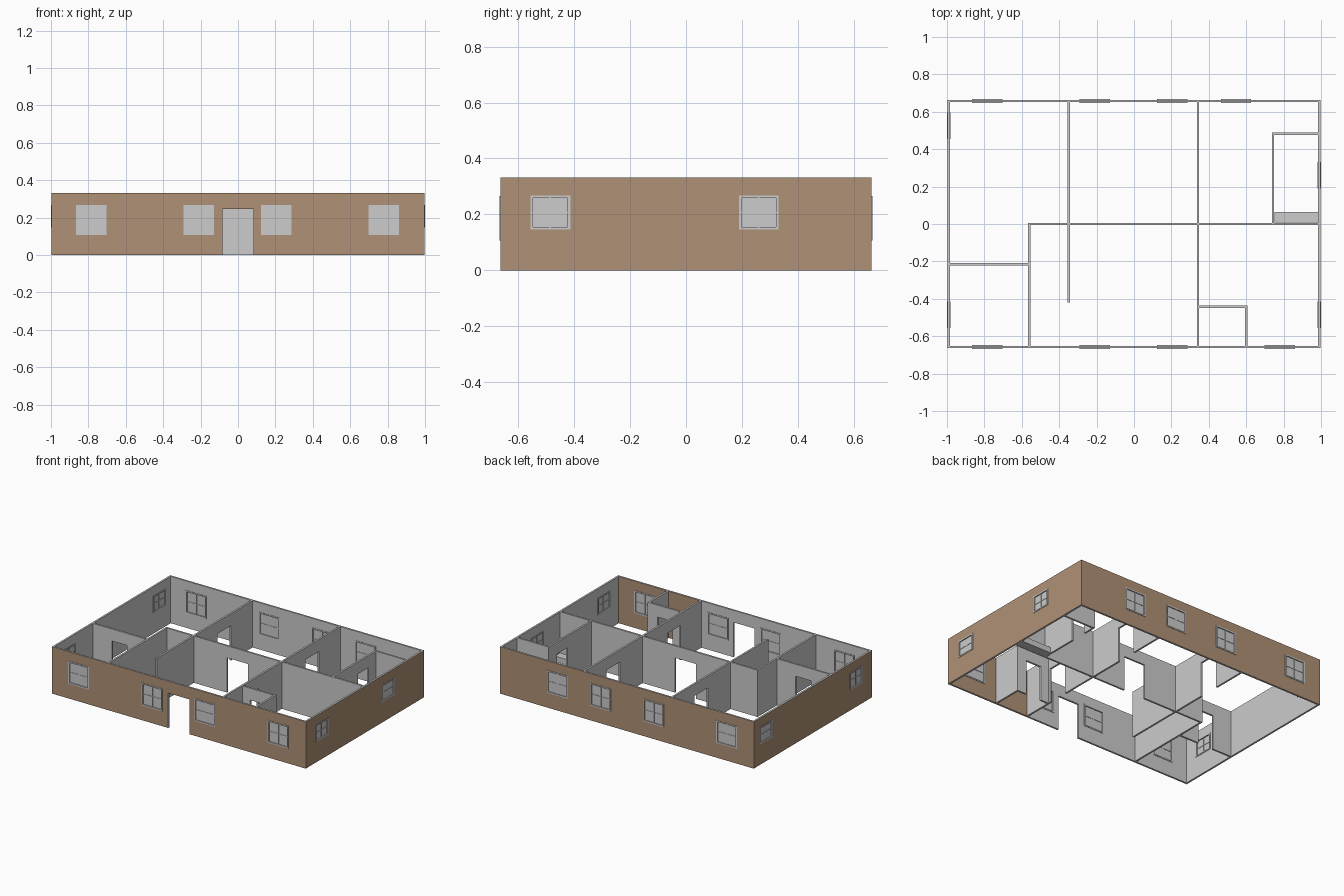
import bpy, bmesh

if "Cube" in bpy.data.objects:
    bpy.data.objects.remove(bpy.data.objects["Cube"])

X, Y, H, T = 0.997, 0.664, 0.332, 0.013      # outer half sizes, wall height, thickness
DOOR_H = 0.247
M = T / 2


def material(name, rgb):
    m = bpy.data.materials.new(name)
    m.diffuse_color = (*rgb, 1)
    m.use_nodes = True
    m.node_tree.nodes["Principled BSDF"].inputs["Base Color"].default_value = m.diffuse_color
    return m


GREY = material("plaster grey", (0.604, 0.604, 0.604))
BROWN = material("exterior brown", (0.434, 0.283, 0.181))


def finish(name, bm):
    me = bpy.data.meshes.new(name)
    bm.to_mesh(me)
    bm.free()
    me.materials.append(GREY)
    me.materials.append(BROWN)
    ob = bpy.data.objects.new(name, me)
    bpy.context.collection.objects.link(ob)
    return ob


def wall(name, axis, pos, a, b, holes=(), brown=None, splits=()):
    """Wall along an axis from a to b, centred on pos; holes are (u0, u1, z0, z1)."""
    us = sorted({a, b, *splits, *(u for h in holes for u in h[:2])})
    zs = sorted({0, H, *(z for h in holes for z in h[2:])})

    def solid(i, j):
        if not (0 <= i < len(us) - 1 and 0 <= j < len(zs) - 1):
            return False
        u, z = (us[i] + us[i + 1]) / 2, (zs[j] + zs[j + 1]) / 2
        return not any(h[0] < u < h[1] and h[2] < z < h[3] for h in holes)

    bm = bmesh.new()
    lo, hi = pos - M, pos + M

    def quad(pts):
        bm.faces.new([bm.verts.new((u, w, z) if axis == "x" else (w, u, z)) for u, w, z in pts])

    for i in range(len(us) - 1):
        for j in range(len(zs) - 1):
            if not solid(i, j):
                continue
            u0, u1, z0, z1 = us[i], us[i + 1], zs[j], zs[j + 1]
            for w in (lo, hi):
                quad([(u0, w, z0), (u1, w, z0), (u1, w, z1), (u0, w, z1)])
            for d, u in ((-1, u0), (1, u1)):
                if not solid(i + d, j):
                    quad([(u, lo, z0), (u, hi, z0), (u, hi, z1), (u, lo, z1)])
            for d, z in ((-1, z0), (1, z1)):
                if not solid(i, j + d):
                    quad([(u0, lo, z), (u1, lo, z), (u1, hi, z), (u0, hi, z)])
    bmesh.ops.remove_doubles(bm, verts=bm.verts, dist=1e-5)
    bmesh.ops.recalc_face_normals(bm, faces=bm.faces)
    if brown:
        for f in bm.faces:
            f.material_index = int(brown(f.normal, f.calc_center_median()))
    return finish(name, bm)


def window(name, axis, pos, u0, u1, z0, z1):
    """Frame, cross bars and pane filling a hole."""
    bm = bmesh.new()

    def box(a, b, c, d, depth):
        r = bmesh.ops.create_cube(bm, size=1)
        for v in r["verts"]:
            u = (a + b) / 2 + v.co.x * (b - a)
            w = pos + v.co.y * depth
            z = (c + d) / 2 + v.co.z * (d - c)
            v.co = (u, w, z) if axis == "x" else (w, u, z)

    e, fw, s = 0.004, 0.009, T + 0.006
    box(u0 - e, u0 + fw - e, z0 - e, z1 + e, s)
    box(u1 - fw + e, u1 + e, z0 - e, z1 + e, s)
    box(u0 + fw - e, u1 - fw + e, z0 - e, z0 + fw - e, s)
    box(u0 + fw - e, u1 - fw + e, z1 - fw + e, z1 + e, s)
    um, zm, b = (u0 + u1) / 2, (z0 + z1) / 2, 0.0025
    box(um - b, um + b, z0, z1, T * 0.7)
    box(u0, u1, zm - b, zm + b, T * 0.7)
    box(u0, u1, z0, z1, T * 0.3)
    bmesh.ops.recalc_face_normals(bm, faces=bm.faces)
    finish(name, bm)


def holes(centres, half, z0, z1):
    return [(c - half, c + half, z0, z1) for c in centres]


def door(c, half=0.075):
    return [(c - half, c + half, 0, DOOR_H)]


# Outer walls: brown outside, and brown inside in the front right room
front_w = holes((-0.785, -0.21, 0.205, 0.78), 0.077, 0.11, 0.262)
back_w = holes((-0.785, -0.21, 0.205, 0.545), 0.077, 0.11, 0.262)
left_w = holes((-0.485, 0.525), 0.067, 0.15, 0.263)
right_w = holes((-0.485, 0.26), 0.067, 0.15, 0.263)
wall("front_wall", "x", -Y + M, -X, X, front_w + door(0, 0.083),
     lambda n, c: n.y < -0.5 or abs(n.x) > 0.5 and abs(c.x) > 0.99 or n.y > 0.5 and c.x > 0.342, (0.342,))
wall("back_wall", "x", Y - M, -X, X, back_w,
     lambda n, c: n.y > 0.5 or abs(n.x) > 0.5 and abs(c.x) > 0.99)
wall("left_wall", "y", -X + M, -Y + T, Y - T, left_w, lambda n, c: n.x < -0.5)
wall("right_wall", "y", X - M, -Y + T, Y - T, right_w, lambda n, c: n.x > 0.5)

for side, axis, pos, hs in (("front", "x", -Y + M, front_w), ("back", "x", Y - M, back_w),
                            ("left", "y", -X + M, left_w), ("right", "y", X - M, right_w)):
    for k, h in enumerate(hs):
        window(f"{side}_window_{k + 1}", axis, pos, *h)

# Inner walls
ix, iy = X - T, Y - T
wall("middle_wall", "x", 0, -0.56 - M, ix, door(0, 0.083))
wall("back_left_partition", "y", -0.348, M, iy, door(0.335))
wall("hall_partition", "y", -0.348, -0.42, -M)
wall("back_right_partition", "y", 0.342, M, iy, door(0.335))
wall("front_right_partition", "y", 0.342, -iy, -M, door(-0.345))
wall("bathroom_side_wall", "y", -0.56, -iy, -M)
wall("bathroom_back_wall", "x", -0.215, -ix, -0.56 - M, door(-0.775, 0.06))
wall("closet_back_wall", "x", -0.443, 0.342 + M, 0.6 + M, door(0.47, 0.06))
wall("closet_side_wall", "y", 0.6, -iy, -0.443 - M)
wall("small_room_side_wall", "y", 0.743, M, 0.482 - M, door(0.335, 0.06))
wall("small_room_back_wall", "x", 0.482, 0.743 - M, ix)

# Low ledge in the small room
bm = bmesh.new()
bmesh.ops.create_cube(bm, size=1)
for v in bm.verts:
    v.co = (0.867 + v.co.x * 0.234, 0.0355 + v.co.y * 0.057, 0.02 + v.co.z * 0.04)
finish("small_room_ledge", bm)
